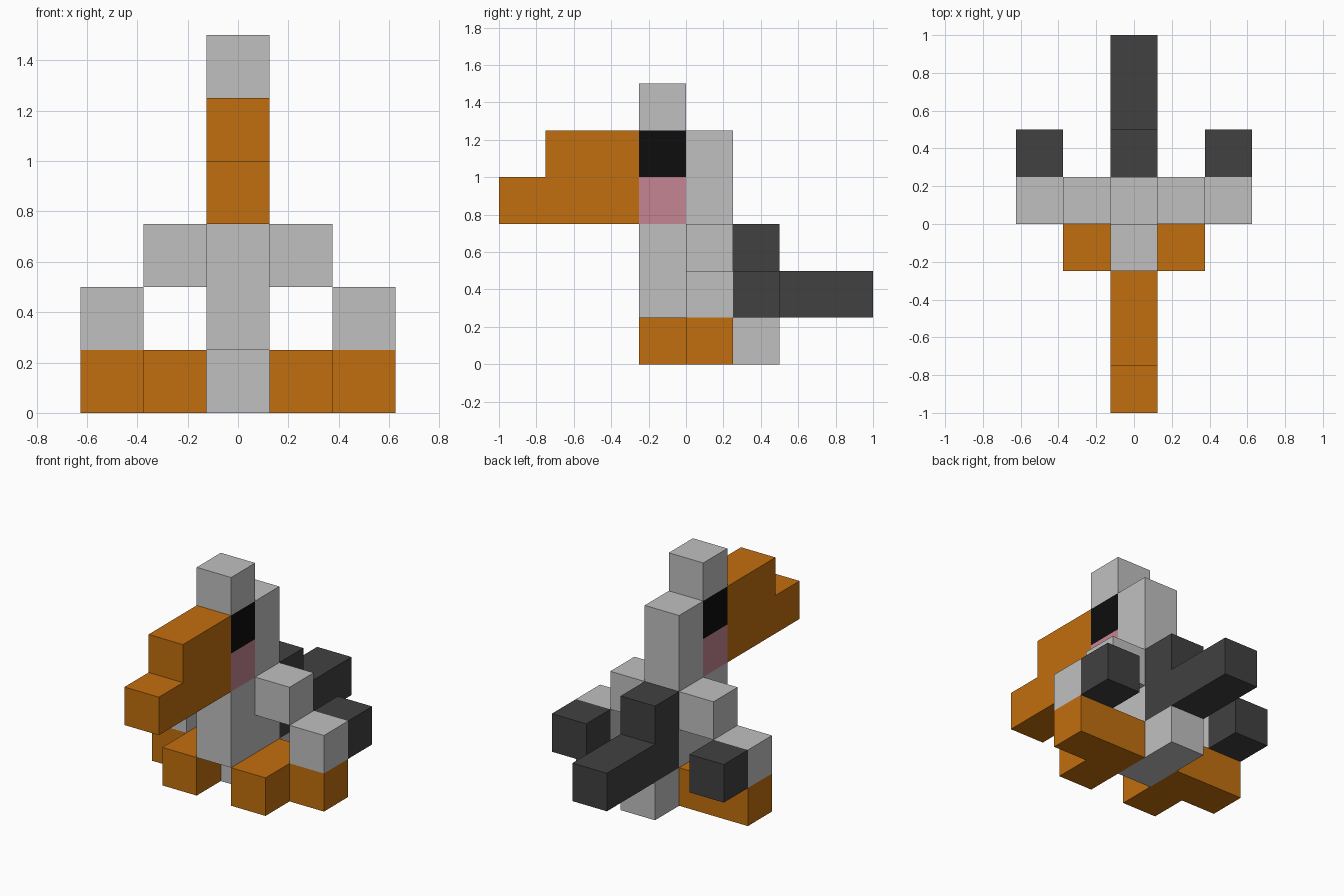
import bpy
import bmesh
from mathutils import Vector

cube = bpy.data.objects.get("Cube")
if cube:
    bpy.data.objects.remove(cube, do_unlink=True)

U = 0.25  # size of one block


def material(name, rgb):
    """Flat material from 0-255 sRGB values."""
    lin = [(c / 255 / 12.92) if c <= 10 else ((c / 255 + 0.055) / 1.055) ** 2.4 for c in rgb]
    m = bpy.data.materials.new(name)
    m.use_nodes = True
    m.diffuse_color = (*lin, 1)
    bsdf = next(n for n in m.node_tree.nodes if n.type == 'BSDF_PRINCIPLED')
    bsdf.inputs["Base Color"].default_value = (*lin, 1)
    bsdf.inputs["Roughness"].default_value = 0.9
    return m


GREY = material("light grey", (192, 192, 192))
ORANGE = material("orange", (194, 111, 14))
DARK = material("dark grey", (65, 65, 65))
BLACK = material("black", (13, 13, 13))
PINK = material("pink", (196, 133, 146))


def prism(name, mat, profile, axis, start, end):
    """Extrude a profile (in blocks) along x (yz profile) or z (xy profile)."""
    bm = bmesh.new()
    if axis == 'x':
        pts = [Vector((start, a, b)) for a, b in profile]
        step = Vector((end - start, 0, 0))
    else:
        pts = [Vector((a, b, start)) for a, b in profile]
        step = Vector((0, 0, end - start))
    face = bm.faces.new([bm.verts.new(p * U) for p in pts])
    ext = bmesh.ops.extrude_face_region(bm, geom=[face], use_keep_orig=True)
    moved = [v for v in ext["geom"] if isinstance(v, bmesh.types.BMVert)]
    bmesh.ops.translate(bm, verts=moved, vec=step * U)
    bmesh.ops.recalc_face_normals(bm, faces=bm.faces[:])
    mesh = bpy.data.meshes.new(name)
    bm.to_mesh(mesh)
    bm.free()
    mesh.materials.append(mat)
    obj = bpy.data.objects.new(name, mesh)
    bpy.context.collection.objects.link(obj)
    return obj


def box(name, mat, x, y, z):
    profile = [(y[0], z[0]), (y[1], z[0]), (y[1], z[1]), (y[0], z[1])]
    return prism(name, mat, profile, 'x', x[0], x[1])


MID = (-0.5, 0.5)

# Body: breast, back and rear support in one side profile
prism("body", GREY, [(-1, 1), (0, 1), (0, 0), (2, 0), (2, 1), (1, 1),
                     (1, 5), (0, 5), (0, 3), (-1, 3)], 'x', *MID)

# Head blocks
box("cheeks", PINK, MID, (-1, 0), (3, 4))
box("eyes", BLACK, MID, (-1, 0), (4, 5))
box("crest", GREY, MID, (-1, 0), (5, 6))

# Stepped beak and tail
prism("beak", ORANGE, [(-4, 3), (-1, 3), (-1, 5), (-3, 5), (-3, 4), (-4, 4)], 'x', *MID)
prism("tail", DARK, [(1, 1), (4, 1), (4, 2), (2, 2), (2, 3), (1, 3)], 'x', *MID)

# Wings and feet, built on the left and mirrored to the right
left_parts = [
    box("left_wing_shoulder", GREY, (0.5, 1.5), (0, 1), (2, 3)),
    box("left_wing", GREY, (1.5, 2.5), (0, 1), (1, 2)),
    box("left_wing_tip", DARK, (1.5, 2.5), (1, 2), (1, 2)),
    prism("left_foot", ORANGE, [(0.5, -1), (1.5, -1), (1.5, 0),
                                (2.5, 0), (2.5, 1), (0.5, 1)], 'z', 0, 1),
]
for part in left_parts:
    mesh = part.data.copy()
    for v in mesh.vertices:
        v.co.x = -v.co.x
    mesh.flip_normals()
    name = part.name.replace("left", "right")
    mesh.name = name
    bpy.context.collection.objects.link(bpy.data.objects.new(name, mesh))
